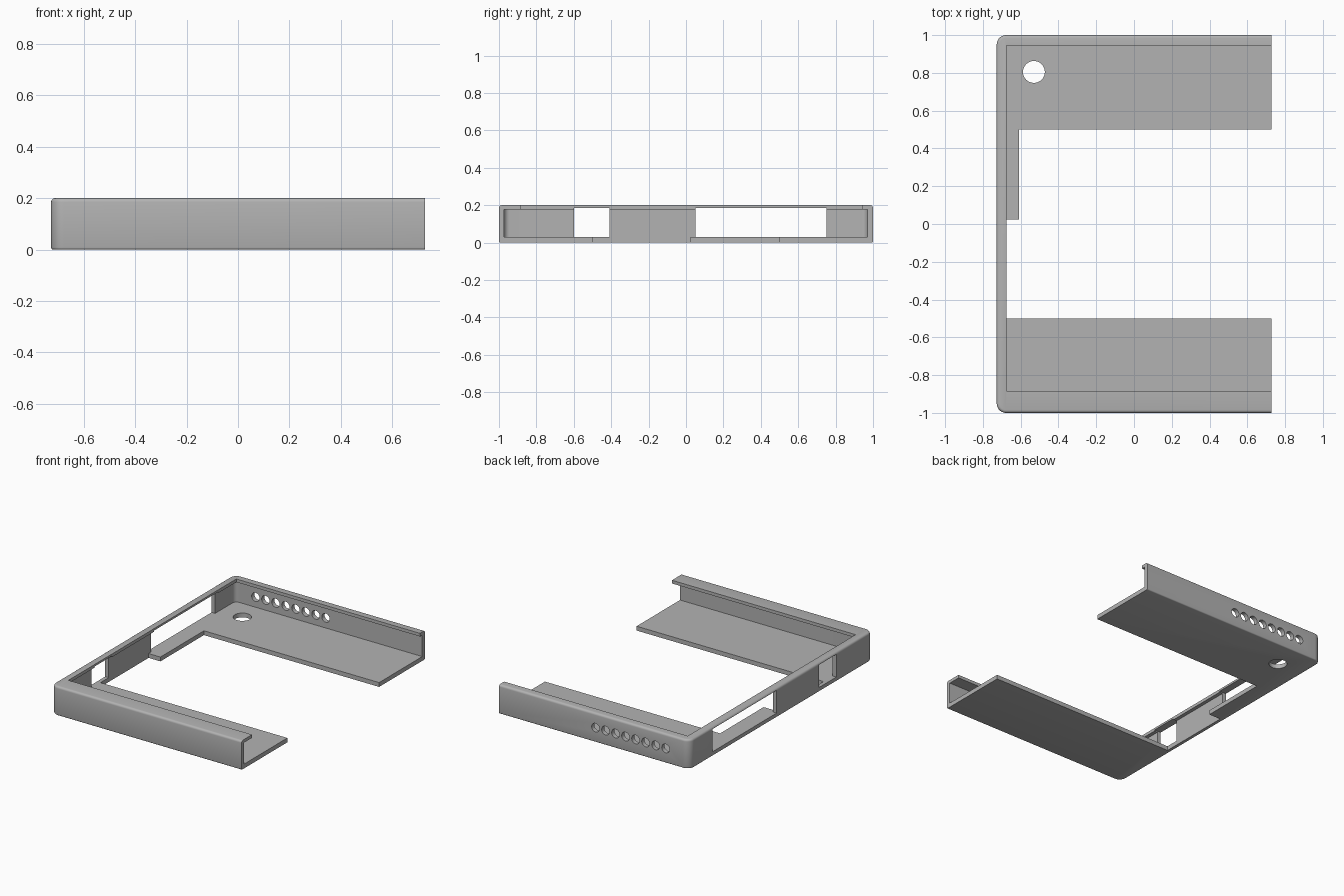
import bpy, bmesh, math

if "Cube" in bpy.data.objects:
    bpy.data.objects.remove(bpy.data.objects["Cube"])

X, Y, H = 0.727, 1.0, 0.2          # half width, half length, height
FLOOR, CEIL = 0.03, 0.178          # inner floor and lip underside
INNER_X = -0.70                    # inner face of the side wall

grey = bpy.data.materials.new("grey_plastic")
grey.diffuse_color = (0.45, 0.45, 0.45, 1)
grey.use_nodes = True
grey.node_tree.nodes["Principled BSDF"].inputs["Base Color"].default_value = grey.diffuse_color


def outline(x0, x1, y0, y1, r, n=8):
    """Rectangle with its two left corners rounded."""
    pts = [(x1, y0), (x1, y1)]
    for cy, start in ((y1 - r, 90), (y0 + r, 180)):
        for i in range(n + 1):
            a = math.radians(start + 90 * i / n)
            pts.append((x0 + r + r * math.cos(a), cy + r * math.sin(a)))
    return pts


def loft(name, rings):
    """Closed solid through a list of (outline, z)."""
    bm = bmesh.new()
    loops = [[bm.verts.new((x, y, z)) for x, y in pts] for pts, z in rings]
    for a, b in zip(loops, loops[1:]):
        for i in range(len(a)):
            j = (i + 1) % len(a)
            bm.faces.new((a[i], a[j], b[j], b[i]))
    bm.faces.new(loops[0][::-1])
    bm.faces.new(loops[-1])
    bmesh.ops.recalc_face_normals(bm, faces=bm.faces)
    me = bpy.data.meshes.new(name)
    bm.to_mesh(me)
    bm.free()
    me.materials.append(grey)
    ob = bpy.data.objects.new(name, me)
    bpy.context.collection.objects.link(ob)
    return ob


def box(name, x0, x1, y0, y1, z0, z1):
    pts = [(x0, y0), (x1, y0), (x1, y1), (x0, y1)]
    return loft(name, [(pts, z0), (pts, z1)])


def cylinder(name, r, depth, loc, rot=(0, 0, 0)):
    bpy.ops.mesh.primitive_cylinder_add(vertices=32, radius=r, depth=depth,
                                        location=loc, rotation=rot)
    ob = bpy.context.object
    ob.name = name
    ob.data.materials.append(grey)
    return ob


# Outer shell: rounded side corners, small fillets at bottom and top
rings = []
R, RB, RT = 0.05, 0.008, 0.015
for i in range(4):
    a = math.radians(30 * i)
    rings.append((RB * (1 - math.sin(a)), RB * (1 - math.cos(a))))
for i in range(5):
    a = math.radians(22.5 * i)
    rings.append((RT * (1 - math.cos(a)), H - RT + RT * math.sin(a)))
case = loft("case_frame", [(outline(-X + d, X, -Y + d, Y - d, R - d), z)
                           for d, z in rings])

# Hollow inside, open on the right
cav = outline(INNER_X, 1, -0.973, 0.97, 0.03)
cutters = [loft("cavity_cutter", [(cav, FLOOR), (cav, CEIL)])]

# Opening inside the top lip, and the two steps of the floor opening
cutters += [
    box("lip_cutter", -0.675, 1, -0.885, 0.945, 0.1, 0.3),
    box("floor_cutter", -0.61, 1, -0.5, 0.5, -0.1, 0.1),
    box("floor_step_cutter", INNER_X, -0.5, -0.5, 0.025, -0.1, 0.1),
]

# Windows in the side wall
for y0, y1 in ((-0.6, -0.41), (0.05, 0.75)):
    cutters.append(box("window_cutter", -0.8, -0.62, y0, y1, FLOOR, 0.186))

# Round floor hole and the row of vents in the back wall
cutters.append(cylinder("floor_hole_cutter", 0.058, 0.1, (-0.53, 0.805, 0.0)))
for i in range(8):
    cutters.append(cylinder("vent_cutter", 0.03, 0.1,
                            (-0.545 + 0.0765 * i, 1.0, 0.1),
                            (math.pi / 2, 0, 0)))

for c in cutters:
    m = case.modifiers.new(c.name, 'BOOLEAN')
    m.operation, m.solver, m.object = 'DIFFERENCE', 'EXACT', c

# Bake the cuts and clear the cutters away
bpy.context.view_layer.update()
deps = bpy.context.evaluated_depsgraph_get()
mesh = bpy.data.meshes.new_from_object(case.evaluated_get(deps))
case.modifiers.clear()
case.data = mesh
for c in cutters:
    bpy.data.objects.remove(c)

bpy.ops.object.select_all(action='DESELECT')
case.select_set(True)
bpy.context.view_layer.objects.active = case
bpy.ops.object.shade_smooth_by_angle(angle=math.radians(35))
